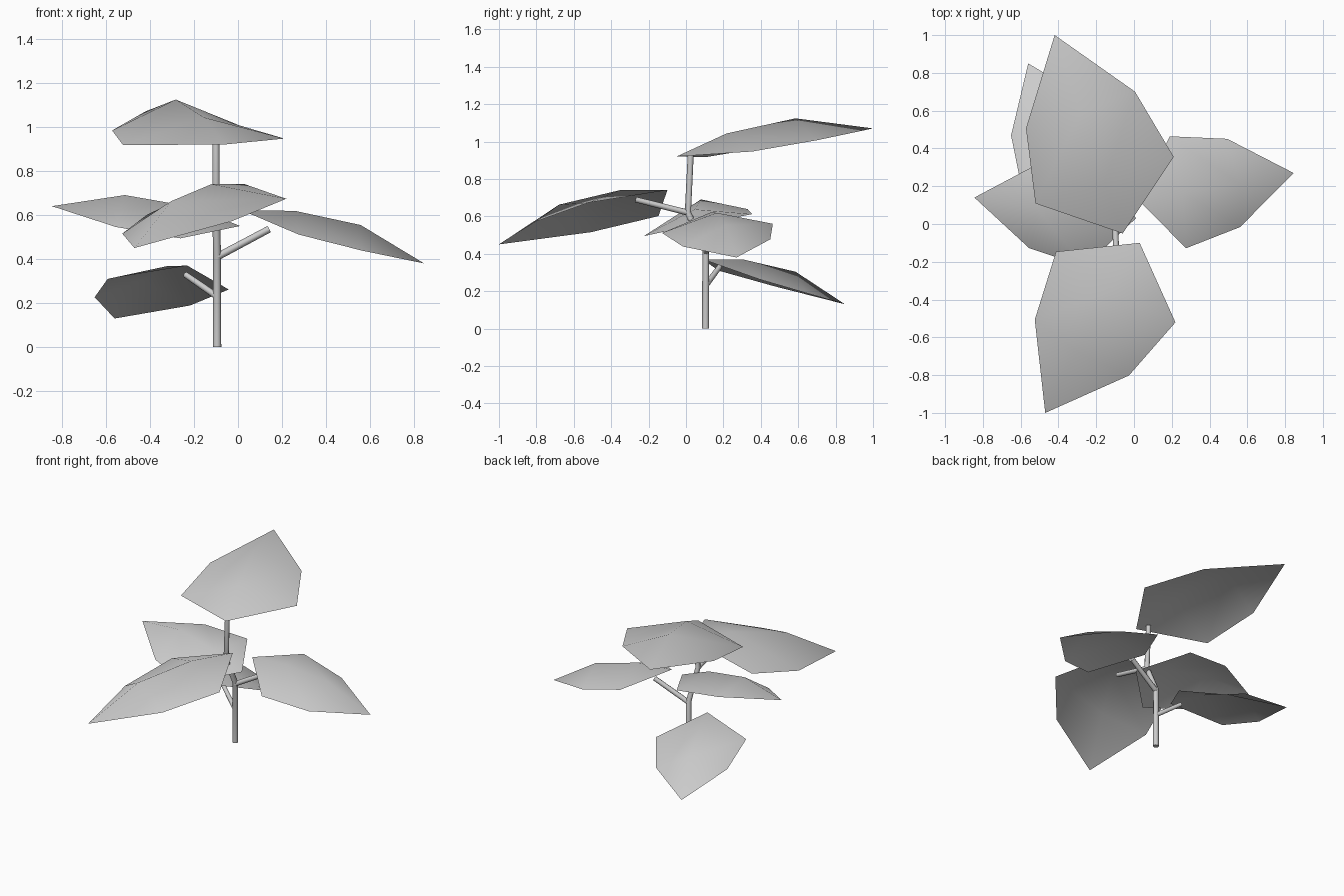
import bpy
from mathutils import Vector

cube = bpy.data.objects.get("Cube")
if cube:
    bpy.data.objects.remove(cube, do_unlink=True)


def make_material(name, rgb):
    mat = bpy.data.materials.new(name)
    colour = (*rgb, 1.0)
    mat.diffuse_color = colour
    mat.use_nodes = True
    mat.node_tree.nodes["Principled BSDF"].inputs["Base Color"].default_value = colour
    return mat


plain_grey = make_material("plain_grey", (0.6, 0.6, 0.6))


def finish(obj, angle):
    obj.data.materials.clear()
    obj.data.materials.append(plain_grey)
    bpy.ops.object.select_all(action="DESELECT")
    obj.select_set(True)
    bpy.context.view_layer.objects.active = obj
    bpy.ops.object.shade_smooth_by_angle(angle=angle)


# Leaf cross-sections as fractions of leaf length:
# distance along the rib, half width, rib height, rim height
SECTIONS = [(0.265, 0.345, 0.075, -0.025), (0.62, 0.272, 0.10, -0.016)]


def make_leaf(name, base, tip, across):
    """Folded six-sided leaf running from base to tip, rolled to follow across."""
    base, tip, across = Vector(base), Vector(tip), Vector(across)
    length = (tip - base).length
    along = (tip - base).normalized()
    side = (across - along * across.dot(along)).normalized()
    up = side.cross(along)
    if up.z < 0:
        up, side = -up, -side

    verts = [base, tip]
    for t, half, rib, rim in SECTIONS:
        for sign in (-1, 0, 1):
            height = rib if sign == 0 else rim
            verts.append(base + length * (along * t + side * half * sign + up * height))

    # base fan, middle band and tip fan on both halves
    faces = []
    for left in (2, 3):
        near, far = (left, left + 1), (left + 3, left + 4)
        faces += [(0, near[1], near[0]), (*near, *reversed(far)), (*far, 1)]
    mesh = bpy.data.meshes.new(name)
    mesh.from_pydata(verts, [], faces)
    mesh.update()
    obj = bpy.data.objects.new(name, mesh)
    bpy.context.collection.objects.link(obj)
    finish(obj, 1.0)


def make_stem(name, points, start_radius, end_radius):
    """Capped round stem that tapers along a path."""
    curve = bpy.data.curves.new(name, "CURVE")
    curve.dimensions = "3D"
    curve.bevel_depth = 1.0
    curve.bevel_resolution = 2
    curve.use_fill_caps = True
    spline = curve.splines.new("POLY")
    spline.points.add(len(points) - 1)
    for i, (point, co) in enumerate(zip(spline.points, points)):
        point.co = (*co, 1)
        point.radius = start_radius + (end_radius - start_radius) * i / (len(points) - 1)
    obj = bpy.data.objects.new(name, curve)
    bpy.context.collection.objects.link(obj)
    bpy.ops.object.select_all(action="DESELECT")
    obj.select_set(True)
    bpy.context.view_layer.objects.active = obj
    bpy.ops.object.convert(target="MESH")
    finish(bpy.context.object, 0.9)


# Leaves: base, tip, direction across the blade
make_leaf("top_leaf", (-0.06, -0.05, 0.92), (-0.42, 1.0, 1.07), (0.73, 0.25, 0.03))
make_leaf("front_leaf", (0.03, -0.10, 0.74), (-0.47, -1.0, 0.45), (0.62, -0.37, 0.07))
make_leaf("left_leaf", (0.02, 0.13, 0.62), (0.845, 0.27, 0.38), (-0.09, 0.59, 0.05))
make_leaf("right_leaf", (0.01, 0.03, 0.55), (-0.845, 0.14, 0.64), (0.03, 0.57, 0.12))
make_leaf("low_back_leaf", (-0.23, 0.09, 0.37), (-0.56, 0.85, 0.13), (0.55, 0.23, -0.05))

# Main stem with a slight kink, then the side stems
kink = (-0.1, 0.01, 0.62)
make_stem("main_stem", [(-0.095, 0.105, 0), (-0.095, 0.105, 0.42), kink,
                        (-0.1, 0.025, 0.925)], 0.019, 0.016)
make_stem("front_stem", [kink, (-0.09, -0.27, 0.69)], 0.016, 0.015)
make_stem("left_stem", [(-0.095, 0.105, 0.41), (0.14, 0.15, 0.535)], 0.017, 0.016)
make_stem("low_back_stem", [(-0.095, 0.105, 0.23), (-0.24, 0.18, 0.33)], 0.016, 0.014)
